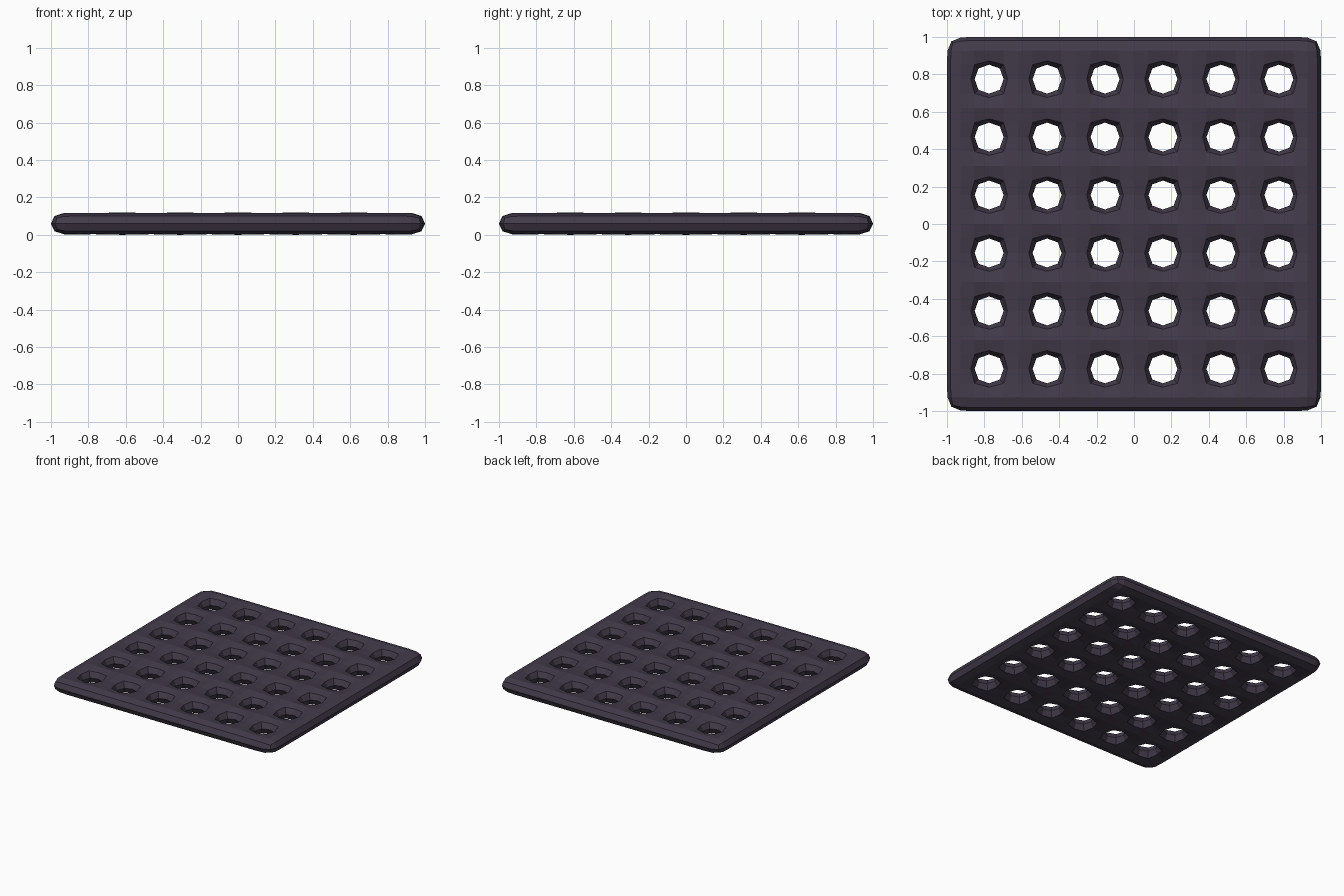
import bpy, bmesh

if "Cube" in bpy.data.objects:
    bpy.data.objects.remove(bpy.data.objects["Cube"])

CELL = 0.1549      # width of one bar and of one hole in the cage
COUNT = 13         # bars and holes alternate: 7 bars, 6 holes
THICK = 0.122

# Flat lattice: a grid with every other cell removed
bm = bmesh.new()
bmesh.ops.create_grid(bm, x_segments=COUNT, y_segments=COUNT, size=CELL * COUNT / 2)


def is_hole(face):
    c = face.calc_center_median()
    i, j = (round(v / CELL + (COUNT - 1) / 2) for v in (c.x, c.y))
    return i % 2 == 1 and j % 2 == 1


bmesh.ops.delete(bm, geom=[f for f in bm.faces if is_hole(f)], context='FACES')
mesh = bpy.data.meshes.new("perforated_plate")
bm.to_mesh(mesh)
bm.free()

plate = bpy.data.objects.new("perforated_plate", mesh)
plate.location.z = 0.06
bpy.context.collection.objects.link(plate)

# Thickness, then one level of rounding turns square holes into bevelled octagons
solid = plate.modifiers.new("thickness", 'SOLIDIFY')
solid.thickness = THICK
solid.offset = 0
sub = plate.modifiers.new("rounding", 'SUBSURF')
sub.levels = sub.render_levels = 1
sub.use_limit_surface = True

# Dark plum finish
mat = bpy.data.materials.new("dark_plum")
mat.diffuse_color = (0.055, 0.042, 0.068, 1)
mat.use_nodes = True
mat.node_tree.nodes["Principled BSDF"].inputs["Base Color"].default_value = mat.diffuse_color
mesh.materials.append(mat)
